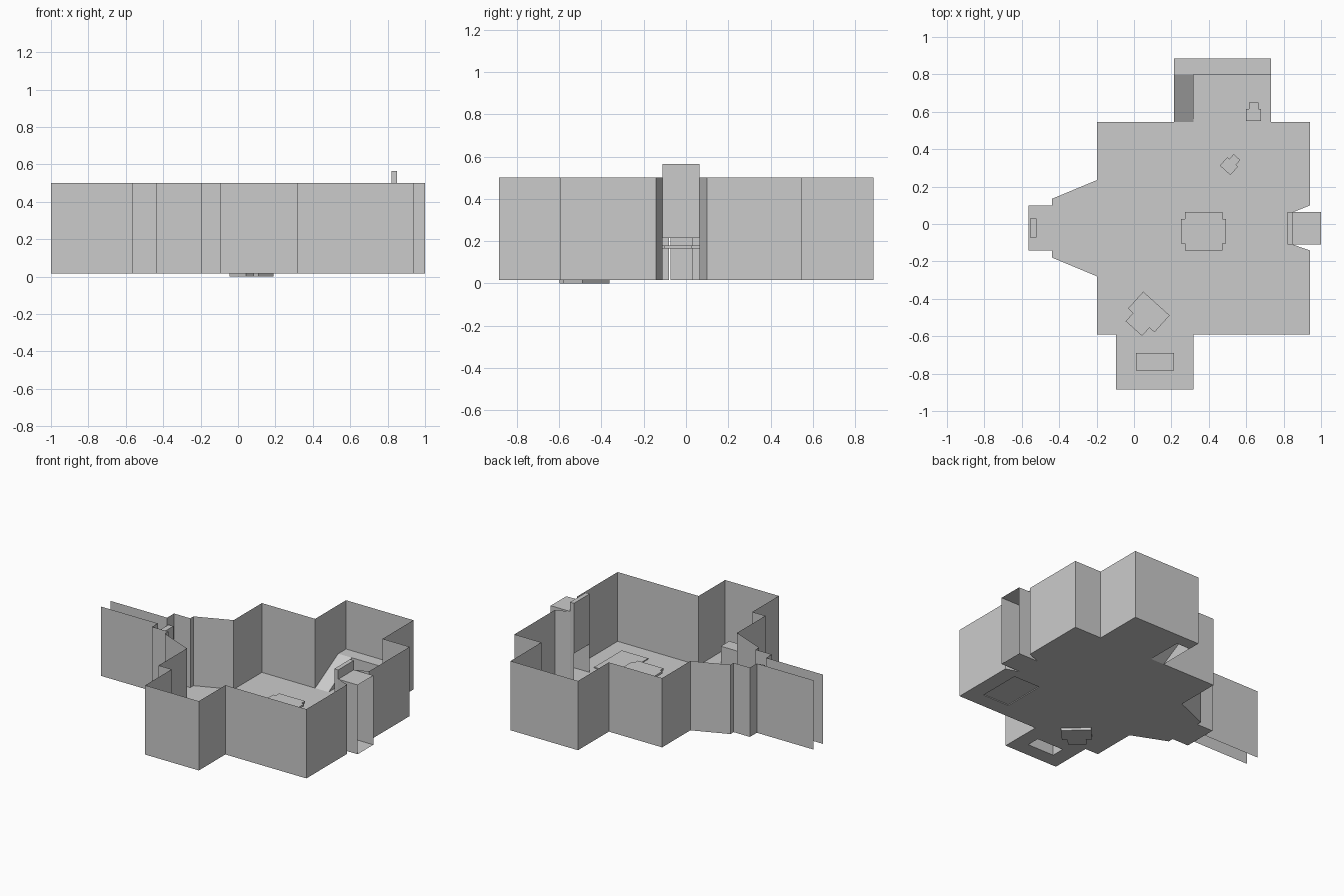
import bpy, bmesh, math
from mathutils import Matrix, Vector

if "Cube" in bpy.data.objects:
    bpy.data.objects.remove(bpy.data.objects["Cube"])

FLOOR, TOP = 0.017, 0.5


def finish(name, bm):
    mesh = bpy.data.meshes.new(name)
    bm.to_mesh(mesh)
    bm.free()
    obj = bpy.data.objects.new(name, mesh)
    bpy.context.collection.objects.link(obj)
    return obj


def wall(name, path, z0=FLOOR, z1=TOP):
    """Single-sided vertical sheet along an open path."""
    bm = bmesh.new()
    low = [bm.verts.new((x, y, z0)) for x, y in path]
    high = [bm.verts.new((x, y, z1)) for x, y in path]
    for i in range(len(path) - 1):
        bm.faces.new((low[i], low[i + 1], high[i + 1], high[i]))
    return finish(name, bm)


def sheet(name, pts):
    bm = bmesh.new()
    bm.faces.new([bm.verts.new(p) for p in pts])
    return finish(name, bm)


def prism(name, pts, z0, z1, bottom=True, inset=0.0, rise=0.0):
    """Extruded outline, optionally bottomless, with a tapered upper part."""
    bm = bmesh.new()
    low = [bm.verts.new((x, y, z0)) for x, y in pts]
    high = [bm.verts.new((x, y, z1)) for x, y in pts]
    n = len(pts)
    for i in range(n):
        j = (i + 1) % n
        bm.faces.new((low[i], low[j], high[j], high[i]))
    top = bm.faces.new(high)
    if bottom:
        bm.faces.new(low[::-1])
    if inset:
        bmesh.ops.inset_region(bm, faces=[top], thickness=inset, depth=rise,
                               use_boundary=True, use_even_offset=True)
    return finish(name, bm)


def rect(x0, x1, y0, y1):
    return [(x0, y0), (x1, y0), (x1, y1), (x0, y1)]


# Room walls, traced from the corridor round each half to the fireplace
front_half = [(-1, -.08), (-.563, -.08), (-.563, -.142), (-.438, -.142), (-.438, -.18),
              (-.198, -.28), (-.198, -.592), (-.097, -.592), (-.097, -.884),
              (.317, -.884), (.317, -.592), (.942, -.592), (.942, -.142), (.85, -.11)]
back_half = [(.85, .063), (.942, .1), (.942, .546), (.733, .546), (.733, .886),
             (.213, .886), (.213, .546), (-.198, .546), (-.198, .235),
             (-.438, .135), (-.438, .1), (-.563, .1), (-.563, .024), (-1, .024)]
wall("front_walls", front_half)
wall("back_walls", back_half)

# Floor, cut away under the ramp, the bench and the rug
outline = front_half[2:] + [(1, -.11), (1, .063)] + back_half[:6]
outline += [(.213, .8), (.317, .8), (.317, .546)] + back_half[7:-2]
bench = rect(.01, .215, -.783, -.69)
rug = rect(.63, .835, -.485, -.18)
bm = bmesh.new()
for loop in (outline, bench, rug):
    vs = [bm.verts.new((x, y, FLOOR)) for x, y in loop]
    for i, v in enumerate(vs):
        bm.edges.new((v, vs[(i + 1) % len(vs)]))
bmesh.ops.triangle_fill(bm, use_beauty=True, use_dissolve=True,
                        edges=bm.edges[:], normal=Vector((0, 0, 1)))
finish("floor", bm)

# Raised landing and ramp in the back alcove
LAND = 0.16
sheet("landing_top", [(.213, .8, LAND), (.733, .8, LAND), (.733, .886, LAND), (.213, .886, LAND)])
wall("landing_riser", [(.317, .8), (.733, .8)], FLOOR, LAND)
sheet("ramp", [(.213, .546, FLOOR), (.317, .546, FLOOR), (.317, .8, LAND), (.213, .8, LAND)])
sheet("ramp_side", [(.317, .546, FLOOR), (.317, .8, FLOOR), (.317, .8, LAND)])

# Fireplace: hanging breast, flue walls and cap
prism("chimney_breast", rect(.82, .85, -.11, .063), .215, .565)
for side, y in (("front", -.11), ("back", .063)):
    wall("flue_wall_" + side, [(.82, y), (1, y)])
sheet("flue_cap", [(.85, -.11, TOP), (1, -.11, TOP), (1, .063, TOP), (.85, .063, TOP)])

# Fixed furniture
prism("bench", bench, FLOOR, .14, bottom=False)
prism("rug", rug, FLOOR, .023, bottom=False)
prism("entry_post", rect(-.557, -.52, -.073, .03), FLOOR, .45)

# Thin tabletop with notched corners
quarter = [(.12, .065), (.1, .065), (.1, .103)]
table = []
for sx, sy in ((1, 1), (-1, 1), (-1, -1), (1, -1)):
    corner = quarter if sx * sy > 0 else quarter[::-1]
    table += [(.372 + sx * x, -.038 + sy * y) for x, y in corner]
prism("tabletop", table, .165, .18)


# Chairs: a wide block with a narrower one behind, tapered towards the top
def chair(name, x, y, angle, size, depths, z0, z1, rise, inset):
    m = Matrix.Translation((x, y, 0)) @ Matrix.Rotation(math.radians(angle), 4, 'Z')
    d, e = depths
    shape = [(-.5, 0), (.5, 0), (.5, d), (.31, d), (.31, e),
             (-.31, e), (-.31, d), (-.5, d)]
    pts = [(m @ Vector((a * size, b * size, 0))).to_2d() for a, b in shape]
    prism(name, pts, z0, z1, inset=inset, rise=rise)


chair("armchair", .12, -.425, 138, .19, (.64, .95), 0, .03, .07, .013)
chair("chair_middle", .487, .287, -42, .076, (.8, 1.25), FLOOR, .03, .06, .007)
chair("chair_back", .64, .55, 0, .08, (.8, 1.25), FLOOR, .03, .06, .007)
